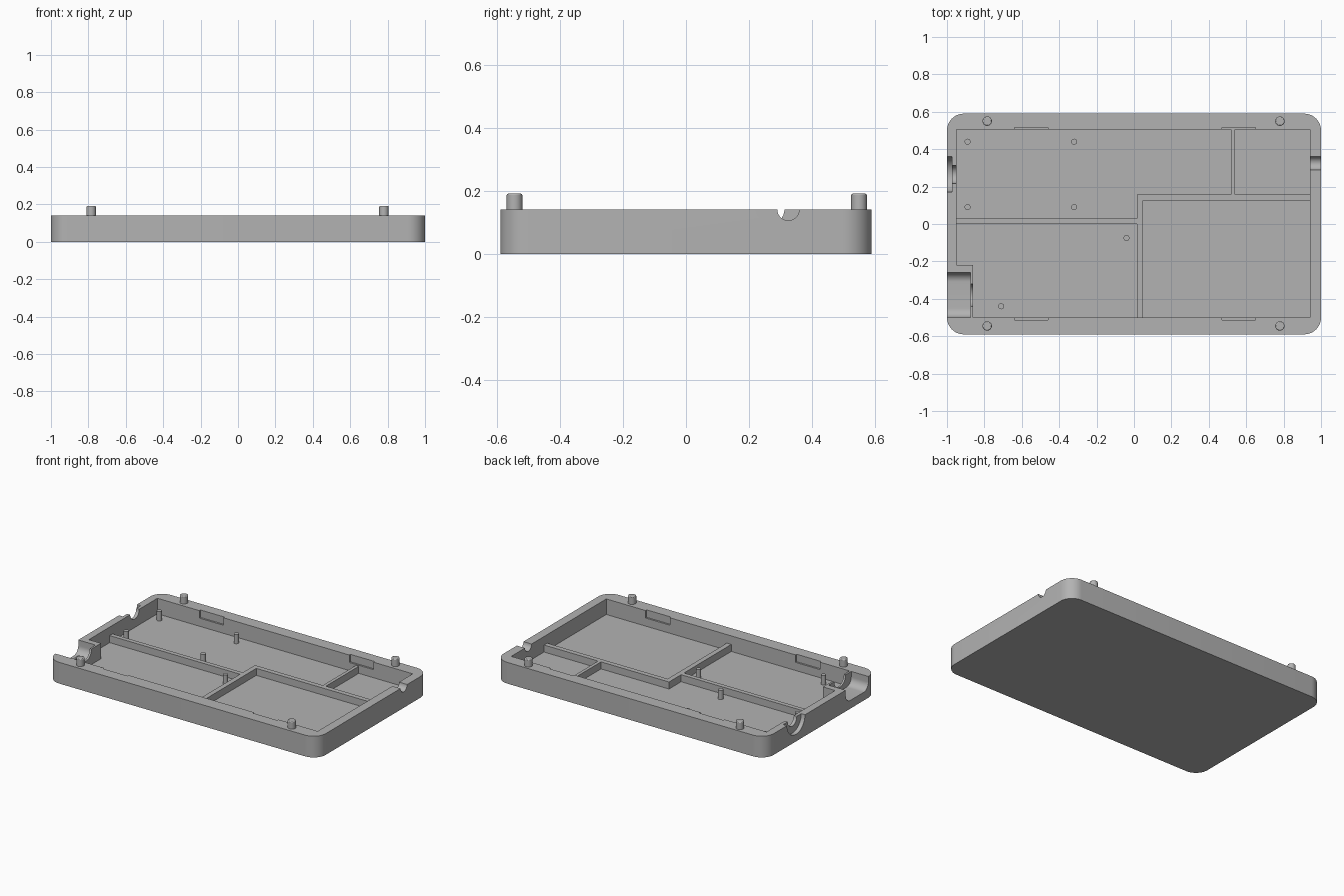
import bpy, bmesh
from math import sin, cos, pi, radians
from mathutils import Matrix

if "Cube" in bpy.data.objects:
    bpy.data.objects.remove(bpy.data.objects["Cube"], do_unlink=True)

RIM, FLOOR = 0.142, 0.038

grey = bpy.data.materials.new("matte grey plastic")
grey.use_nodes = True
grey.diffuse_color = (0.45, 0.45, 0.45, 1)
grey.node_tree.nodes["Principled BSDF"].inputs["Base Color"].default_value = grey.diffuse_color


def prism(name, outline, start, end, along_x=False):
    """Extrude an outline along z, or a (y, z) outline along x."""
    bm = bmesh.new()
    verts = [bm.verts.new((start, a, b) if along_x else (a, b, start)) for a, b in outline]
    face = bm.faces.new(verts)
    moved = bmesh.ops.extrude_face_region(bm, geom=[face])["geom"]
    shift = (end - start, 0, 0) if along_x else (0, 0, end - start)
    bmesh.ops.translate(bm, vec=shift, verts=[g for g in moved if isinstance(g, bmesh.types.BMVert)])
    bmesh.ops.recalc_face_normals(bm, faces=bm.faces)
    mesh = bpy.data.meshes.new(name)
    bm.to_mesh(mesh)
    bm.free()
    mesh.materials.append(grey)
    obj = bpy.data.objects.new(name, mesh)
    bpy.context.collection.objects.link(obj)
    return obj


def rectangle(a0, a1, b0, b1):
    return [(a0, b0), (a1, b0), (a1, b1), (a0, b1)]


def rounded(a0, a1, b0, b1, r, steps=10):
    corners = [(a1 - r, b1 - r), (a0 + r, b1 - r), (a0 + r, b0 + r), (a1 - r, b0 + r)]
    return [(a + r * cos((k + i / steps) * pi / 2), b + r * sin((k + i / steps) * pi / 2))
            for k, (a, b) in enumerate(corners) for i in range(steps + 1)]


def circle(a, b, r, n=32):
    return [(a + r * cos(2 * pi * i / n), b + r * sin(2 * pi * i / n)) for i in range(n)]


def smooth(obj):
    bpy.ops.object.select_all(action="DESELECT")
    obj.select_set(True)
    bpy.context.view_layer.objects.active = obj
    bpy.ops.object.shade_smooth_by_angle(angle=radians(30))


# Tray shell
tray = prism("tray_shell", rounded(-1, 1, -0.59, 0.59, 0.09), 0, RIM)

# Main cavity, stepping around the port block in one corner
cavity = [(-0.95, 0.505), (-0.95, -0.22), (-0.86, -0.22), (-0.86, -0.5), (0.94, -0.5), (0.94, 0.505)]
cutters = [prism("cavity_cutter", cavity, FLOOR, 0.3)]

# Port bay with rounded lower corners, and the opening in its thin wall
cutters.append(prism("port_bay_cutter", rounded(-0.5, -0.26, 0.055, 0.5, 0.05), -1.1, -0.873, True))
cutters.append(prism("port_opening_cutter", circle(-0.38, RIM, 0.06), -0.9, -0.84, True))

# Stepped cable notch on one end, small notch on the other
cutters.append(prism("wide_notch_cutter", circle(0.265, RIM, 0.095), -1.1, -0.972, True))
cutters.append(prism("narrow_notch_cutter", circle(0.265, RIM, 0.048), -1.05, -0.93, True))
cutters.append(prism("small_notch_cutter", circle(0.325, RIM, 0.035), 0.9, 1.1, True))

# Clip pockets in the long walls
for x in (-0.55, 0.56):
    for y in (-0.495, 0.5):
        cutters.append(prism("clip_pocket_cutter", rectangle(x - 0.09, x + 0.09, y - 0.017, y + 0.017), 0.092, 0.3))

for cutter in cutters:
    cutter.hide_render = True
    mod = tray.modifiers.new("cut", "BOOLEAN")
    mod.operation, mod.solver, mod.object = "DIFFERENCE", "EXACT", cutter
    bpy.context.view_layer.objects.active = tray
    bpy.ops.object.modifier_apply(modifier=mod.name)
    bpy.data.objects.remove(cutter, do_unlink=True)
smooth(tray)

# Low partitions
TOP = 0.085
main = [(-0.96, 0), (0.015, 0), (0.015, -0.51), (0.048, -0.51), (0.048, 0.125),
        (0.95, 0.125), (0.95, 0.158), (0.015, 0.158), (0.015, 0.03), (-0.96, 0.03)]
prism("main_partition", main, FLOOR - 0.01, TOP)
prism("short_partition", rectangle(0.518, 0.54, 0.15, 0.515), FLOOR - 0.01, TOP)

# Board locating pins
for x, y in [(-0.89, 0.44), (-0.32, 0.44), (-0.89, 0.09), (-0.32, 0.09), (-0.04, -0.075), (-0.71, -0.44)]:
    smooth(prism("board_pin", circle(x, y, 0.016, 20), FLOOR - 0.01, 0.1))

# Alignment pegs on the rim, with softened tops
for x in (-0.785, 0.78):
    for y in (-0.545, 0.55):
        peg = prism("alignment_peg", circle(x, y, 0.025), RIM - 0.01, 0.192)
        bev = peg.modifiers.new("soft_edge", "BEVEL")
        bev.width, bev.segments, bev.limit_method = 0.005, 2, "ANGLE"
        smooth(peg)
